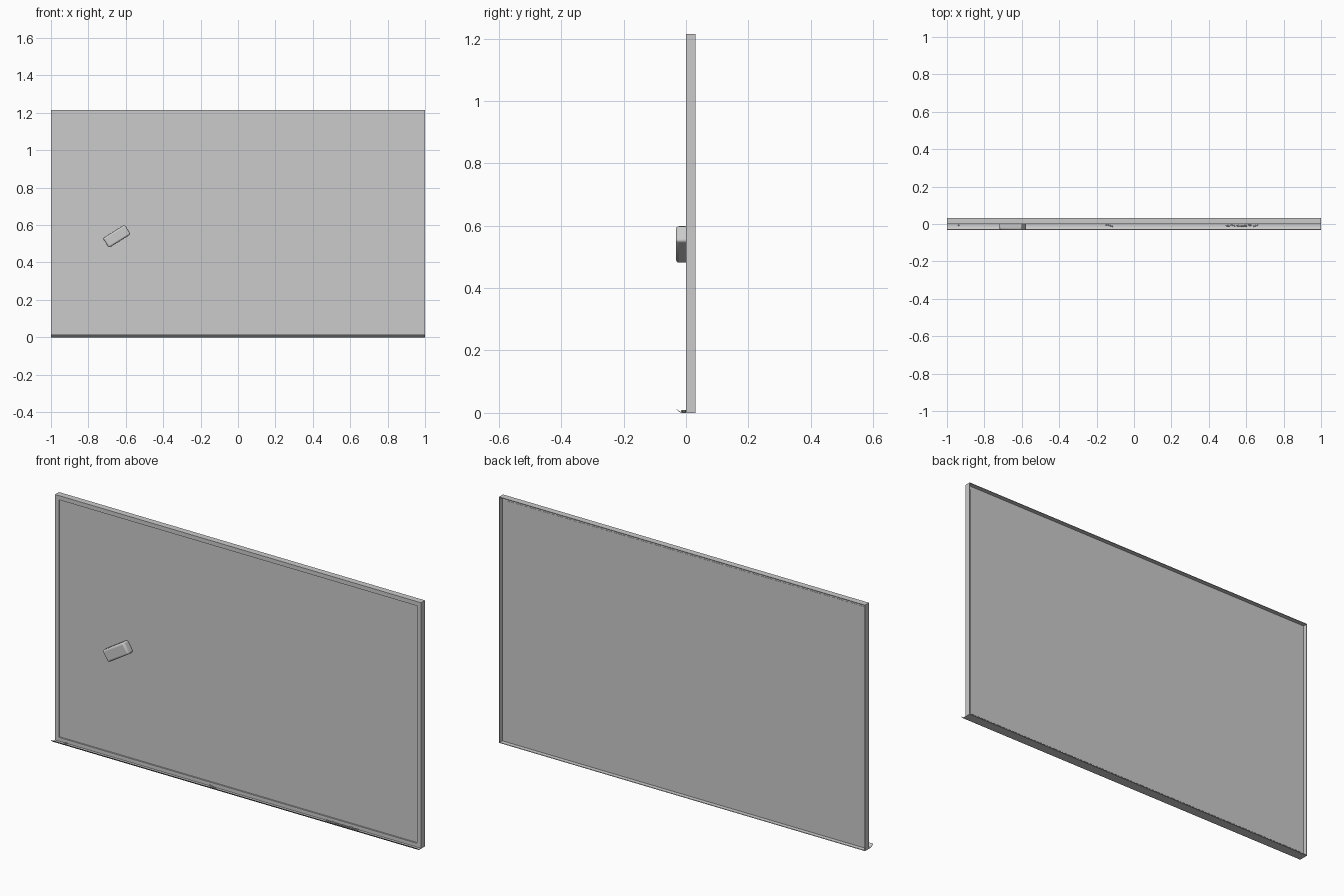
import bpy, bmesh, math, random
from mathutils import Matrix, Vector

if "Cube" in bpy.data.objects:
    bpy.data.objects.remove(bpy.data.objects["Cube"])

random.seed(3)
H = 1.215      # board height
BACK = 0.031   # rear of the frame


def finish(bm, name):
    bmesh.ops.recalc_face_normals(bm, faces=bm.faces)
    me = bpy.data.meshes.new(name)
    bm.to_mesh(me)
    bm.free()
    ob = bpy.data.objects.new(name, me)
    bpy.context.collection.objects.link(ob)
    return ob


def box(name, size, loc):
    bm = bmesh.new()
    bmesh.ops.create_cube(bm, size=1, matrix=Matrix.Translation(loc) @ Matrix.Diagonal((*size, 1)))
    return finish(bm, name)


# Frame: L-shaped rail swept around the rectangle with mitred corners
profile = [(0, 0), (0, BACK), (0.003, BACK), (0.003, 0.010), (0.021, 0.010), (0.021, 0)]
bm = bmesh.new()
rings = []
for sx, sz in ((-1, 0), (1, 0), (1, 1), (-1, 1)):
    rings.append([bm.verts.new((sx * (1 - i), y, H - i if sz else i)) for i, y in profile])
n = len(profile)
for k in range(4):
    a, b = rings[k], rings[(k + 1) % 4]
    for j in range(n):
        bm.faces.new((a[j], a[(j + 1) % n], b[(j + 1) % n], b[j]))
finish(bm, "frame")

# Writing surface, set back inside the frame
box("board_panel", (1.96, 0.004, H - 0.04), (0, 0.009, H / 2))

# Tray: thin curved strip with a raised front lip
top = [(0, 0.0025), (-0.013, 0.0025), (-0.019, 0.004), (-0.024, 0.0075), (-0.0305, 0.014)]
under = [(-0.031, 0.0125), (-0.0245, 0.0055), (-0.0195, 0.0018), (-0.013, 0), (0, 0)]
bm = bmesh.new()
face = bm.faces.new([bm.verts.new((-1, y, z)) for y, z in top + under])
new = bmesh.ops.extrude_face_region(bm, geom=[face])["geom"]
bmesh.ops.translate(bm, vec=(2, 0, 0), verts=[v for v in new if isinstance(v, bmesh.types.BMVert)])
finish(bm, "tray")

# Eraser: rounded block stuck to the board at an angle
eraser = box("eraser", (0.137, 0.040, 0.06), (0, 0, 0))
eraser.location = (-0.648, -0.012, 0.54)
eraser.rotation_euler.y = -math.radians(32)
bev = eraser.modifiers.new("rounding", 'BEVEL')
bev.width, bev.segments = 0.009, 3
bpy.context.view_layer.objects.active = eraser
eraser.select_set(True)
bpy.ops.object.shade_smooth_by_angle(angle=math.radians(40))


# Chalk: short sticks lying in the tray
def chalk(name, x, y, length, angle, r=0.0035):
    bm = bmesh.new()
    bmesh.ops.create_cone(bm, cap_ends=True, segments=8, radius1=r, radius2=r * 0.85, depth=length,
                          matrix=Matrix.Rotation(math.pi / 2, 4, 'Y'))
    ob = finish(bm, name)
    ob.location = (x, y, 0.0025 + r)
    ob.rotation_euler.z = math.radians(angle)


chalk("chalk_stub", -0.935, -0.006, 0.012, 10)
chalk("chalk_stick", -0.132, -0.008, 0.042, -14)
for i in range(6):
    chalk("chalk_piece_%d" % i, 0.5 + i * 0.03, -0.008 + random.uniform(-0.002, 0.002),
          random.uniform(0.018, 0.03), random.uniform(-18, 18))
